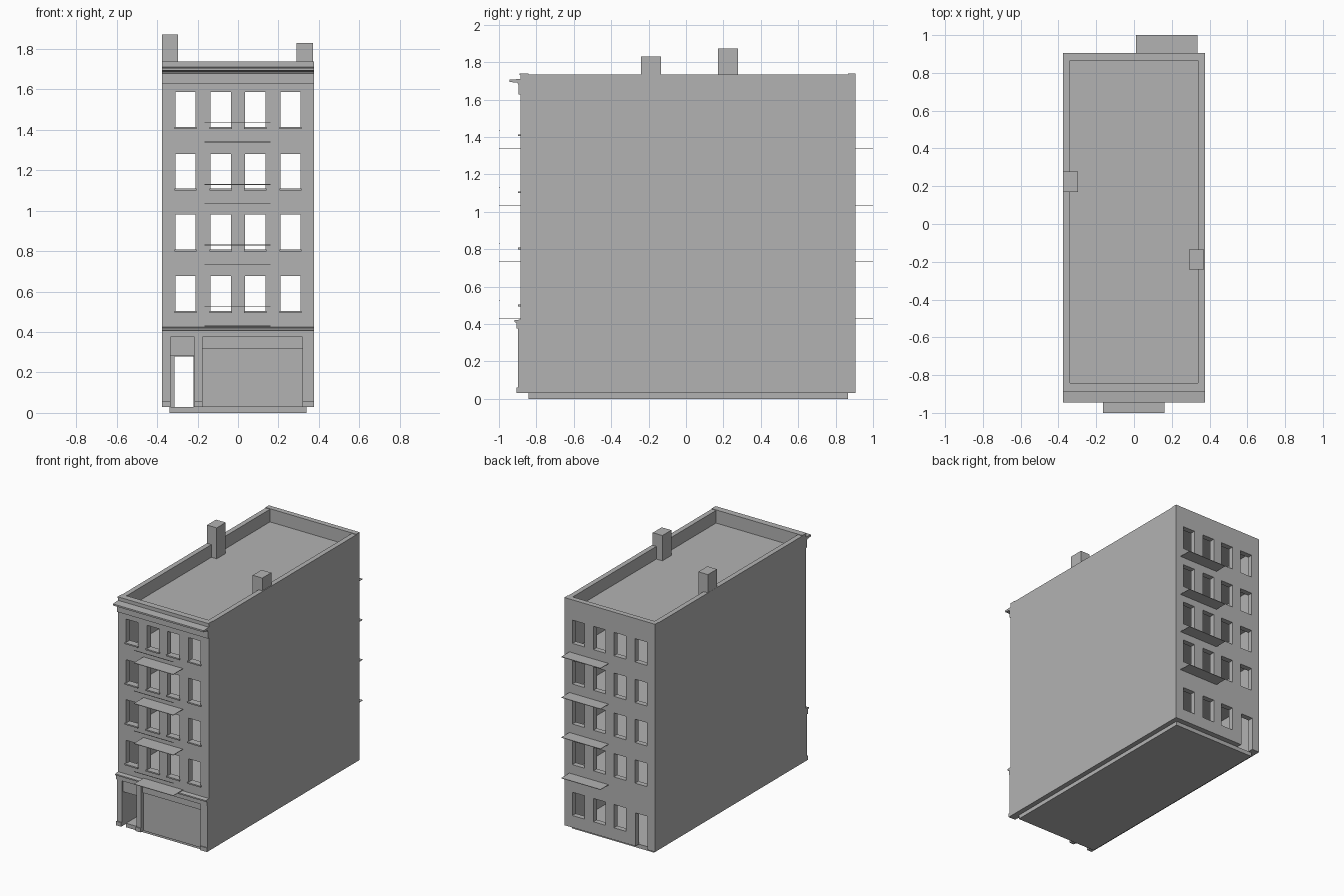
import bpy, bmesh

if "Cube" in bpy.data.objects:
    bpy.data.objects.remove(bpy.data.objects["Cube"])

grey = bpy.data.materials.new("plain grey")
grey.diffuse_color = (0.45, 0.45, 0.45, 1)
grey.use_nodes = True
grey.node_tree.nodes["Principled BSDF"].inputs["Base Color"].default_value = grey.diffuse_color


def finish(name, bm):
    bmesh.ops.recalc_face_normals(bm, faces=bm.faces[:])
    me = bpy.data.meshes.new(name)
    bm.to_mesh(me)
    bm.free()
    me.materials.append(grey)
    ob = bpy.data.objects.new(name, me)
    bpy.context.scene.collection.objects.link(ob)
    return ob


def box(name, x0, x1, y0, y1, z0, z1):
    bm = bmesh.new()
    bmesh.ops.create_cube(bm, size=1)
    for v in bm.verts:
        v.co = (x1 if v.co.x > 0 else x0, y1 if v.co.y > 0 else y0, z1 if v.co.z > 0 else z0)
    return finish(name, bm)


def profile_along_x(name, pts, x0, x1):
    """Extrude a (y, z) outline along x."""
    bm = bmesh.new()
    f = bm.faces.new([bm.verts.new((x0, y, z)) for y, z in pts])
    ext = bmesh.ops.extrude_face_region(bm, geom=[f])["geom"]
    for v in ext:
        if isinstance(v, bmesh.types.BMVert):
            v.co.x = x1
    return finish(name, bm)


def wall(name, y0, y1, holes):
    """Wall across x with rectangular openings (x0, x1, z0, z1)."""
    xs = sorted({-W, W} | {h[0] for h in holes} | {h[1] for h in holes})
    zs = sorted({0.03, TOP} | {h[2] for h in holes} | {h[3] for h in holes})
    bm = bmesh.new()
    for xa, xb in zip(xs, xs[1:]):
        for za, zb in zip(zs, zs[1:]):
            cx, cz = (xa + xb) / 2, (za + zb) / 2
            if any(h[0] < cx < h[1] and h[2] < cz < h[3] for h in holes):
                continue
            bm.faces.new([bm.verts.new((x, y0, z)) for x, z in
                          ((xa, za), (xb, za), (xb, zb), (xa, zb))])
    bmesh.ops.remove_doubles(bm, verts=bm.verts[:], dist=1e-5)
    ext = bmesh.ops.extrude_face_region(bm, geom=bm.faces[:])["geom"]
    for v in ext:
        if isinstance(v, bmesh.types.BMVert):
            v.co.y = y1
    bmesh.ops.recalc_face_normals(bm, faces=bm.faces[:])
    bmesh.ops.dissolve_limit(bm, angle_limit=0.01, verts=bm.verts[:], edges=bm.edges[:])
    return finish(name, bm)


W, IN, TOP, ROOF = 0.377, 0.34, 1.735, 1.64
FRONT, BACK = -0.885, 0.905
FI, BI = -0.842, 0.865
COLS = (-0.26, -0.085, 0.085, 0.26)
LEVELS = (0.43, 0.735, 1.035, 1.34)

# Outer walls with window, door and shop openings
windows = [(c - 0.05, c + 0.05, z + 0.072, z + 0.247) for z in LEVELS for c in COLS]
door = (-0.335, -0.22, 0.03, 0.285)
shop = (-0.175, 0.318, 0.03, 0.375)
wall("front_wall", FRONT, FI, windows + [door, shop])
back_low = [(c - 0.05, c + 0.05, 0.12, 0.295) for c in COLS[1:]]
wall("back_wall", BI, BACK, windows + back_low + [(-0.315, -0.215, 0.03, 0.28)])
for s, side in ((-1, "left"), (1, "right")):
    a, b = sorted((s * IN, s * W))
    box(side + "_wall", a, b, FI, BI, 0.03, TOP)

# Base, floors and roof inside the shell
box("base_slab", -IN, IN, FI, BI, 0, 0.03)
for i, z in enumerate(LEVELS):
    box(f"floor_{i}", -IN, IN, FI, BI, z - 0.004, z)
box("roof", -IN, IN, FI, BI, ROOF - 0.004, ROOF)

# Fire escape platforms and front rails
for i, z in enumerate(LEVELS):
    box(f"front_platform_{i}", -0.165, 0.162, -1.0, FRONT, z - 0.002, z + 0.002)
    box(f"front_rail_{i}", -0.165, 0.162, -1.0, -0.997, z + 0.093, z + 0.097)
    box(f"back_platform_{i}", 0.01, 0.335, BACK, 1.0, z - 0.002, z + 0.002)

# Window sills
for i, (x0, x1, z0, z1) in enumerate(windows):
    box(f"sill_{i}", x0 - 0.005, x1 + 0.005, FRONT - 0.012, FRONT + 0.005, z0 - 0.008, z0 + 0.002)

# Shop front panels and pillars
box("shop_window", shop[0], shop[1], -0.872, -0.862, 0.03, 0.318)
box("shop_sign_panel", shop[0], shop[1], -0.88, -0.862, 0.318, 0.375)
for i, (x0, x1) in enumerate(((-W, -0.335), (-0.215, -0.175), (0.32, W))):
    box(f"pillar_{i}", x0, x1, -0.899, FRONT, 0.06, 0.375)
    box(f"pillar_foot_{i}", x0, x1, -0.907, FRONT, 0.03, 0.06)

# Ledge above the shop and roof cornice
profile_along_x("shop_ledge", [(FRONT, 0.375), (-0.906, 0.375), (-0.906, 0.408), (-0.918, 0.41),
                               (-0.918, 0.42), (FRONT, 0.424)], -W, W)
profile_along_x("cornice", [(FRONT, 1.628), (-0.896, 1.628), (-0.896, 1.68), (-0.903, 1.69),
                            (-0.945, 1.694), (-0.945, 1.706), (FRONT, 1.71)], -W, W)
box("front_coping", -W, W, -0.89, FI, 1.73, 1.739)
box("back_coping", -W, W, BI, BACK, 1.73, 1.739)

# Chimneys
box("left_chimney", -0.376, -0.296, 0.17, 0.277, ROOF, 1.872)
box("right_chimney", 0.29, 0.37, -0.24, -0.134, ROOF, 1.83)
